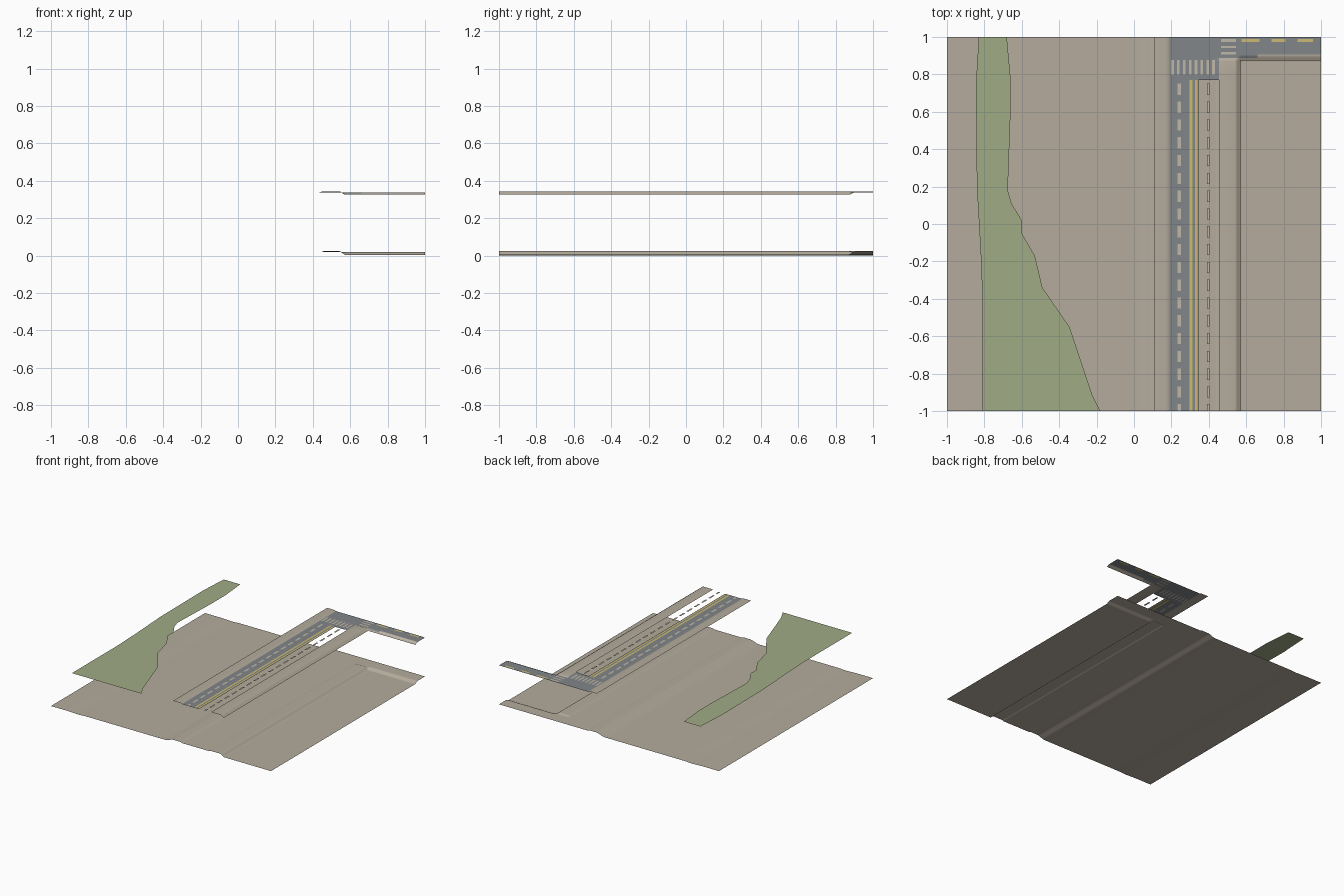
import bpy, bmesh, math

cube = bpy.data.objects.get("Cube")
if cube:
    bpy.data.objects.remove(cube)

LIFT = 0.32  # gap between the ground and the paving layer


def material(name, rgb):
    m = bpy.data.materials.new(name)
    m.use_nodes = True
    m.diffuse_color = (*rgb, 1)
    m.node_tree.nodes["Principled BSDF"].inputs["Base Color"].default_value = (*rgb, 1)
    return m


SAND, ASPHALT, PAINT, YELLOW, GRASS = range(5)
MATS = [material("sand", (0.46, 0.41, 0.335)),
        material("asphalt", (0.225, 0.24, 0.25)),
        material("pale_paint", (0.52, 0.47, 0.39)),
        material("yellow_paint", (0.60, 0.49, 0.17)),
        material("grass_green", (0.35, 0.41, 0.235))]


def ramp(v, a, b):
    t = min(max((v - a) / (b - a), 0), 1)
    return t * t * (3 - 2 * t)


def height(x, y):
    """Ground height: raised road bed with kerbs, sunken plot with a rounded corner."""
    base = 0.004 * ramp(abs(x + 0.76), 0, 0.08)
    kerb = ramp(x, 0.44, 0.46) * (1 - ramp(y, 0.87, 0.89)) + 1 - ramp(x, 0.175, 0.19)
    top = 0.018 + 0.006 * kerb
    r = 0.04
    inside = r - math.hypot(max(r - (x - 0.54), 0), max(r - (0.905 - y), 0))
    raised = ramp(x, 0.04, 0.115) * (1 - ramp(inside, 0, 0.036))
    return base + (top - base) * raised


def finish(name, bm):
    mesh = bpy.data.meshes.new(name)
    bm.to_mesh(mesh)
    bm.free()
    for m in MATS:
        mesh.materials.append(m)
    mesh.shade_smooth()
    ob = bpy.data.objects.new(name, mesh)
    bpy.context.collection.objects.link(ob)
    return ob


def sheet(name, xs, ys, rule, lift=LIFT):
    """Draped grid cut at xs and ys; rule gives each cell a colour or None for a gap."""
    xs, ys = (sorted({round(v, 4) for v in c}) for c in (xs, ys))
    bm = bmesh.new()
    grid = [[bm.verts.new((x, y, height(x, y) + lift)) for y in ys] for x in xs]
    for i in range(len(xs) - 1):
        for j in range(len(ys) - 1):
            colour = rule((xs[i] + xs[i + 1]) / 2, (ys[j] + ys[j + 1]) / 2)
            if colour is not None:
                f = bm.faces.new((grid[i][j], grid[i + 1][j], grid[i + 1][j + 1], grid[i][j + 1]))
                f.material_index = colour
    loose = [v for v in bm.verts if not v.link_faces]
    bmesh.ops.delete(bm, geom=loose, context='VERTS')
    return finish(name, bm)


def steps(a, b, n):
    return [a + (b - a) * i / n for i in range(n + 1)]


def within(v, spans):
    return any(a < v < b for a, b in spans)


def cuts(spans):
    return [v for s in spans for v in s]


# Ground
sheet("ground", steps(-1, 1, 40) + steps(0.04, 0.2, 16) + steps(0.43, 0.6, 34),
      steps(-1, 1, 20) + steps(0.8, 0.96, 32), lambda x, y: SAND, 0)

# Grass strip
outline = [(-0.81, -1), (-0.18, -1), (-0.225, -0.91), (-0.345, -0.55), (-0.49, -0.34),
           (-0.53, -0.17), (-0.6, -0.05), (-0.6, 0.02), (-0.655, 0.11), (-0.675, 0.18),
           (-0.66, 0.6), (-0.66, 0.78), (-0.68, 1), (-0.83, 1), (-0.845, 0.75),
           (-0.84, 0.2), (-0.82, -0.15), (-0.81, -0.4)]
bm = bmesh.new()
face = bm.faces.new([bm.verts.new((x, y, LIFT + 0.005)) for x, y in outline])
face.material_index = GRASS
bmesh.ops.triangulate(bm, faces=[face])
finish("grass_strip", bm)

# Main road with a dashed lane line and a double yellow centre line
dashes = [(max(0.69 - 0.0952 * i, -1), 0.75 - 0.0952 * i) for i in range(19)]
lane, centre = [(0.233, 0.25)], [(0.298, 0.314), (0.327, 0.339)]


def road_colour(x, y):
    if within(x, centre):
        return YELLOW
    return PAINT if within(x, lane) and within(y, dashes) else ASPHALT


sheet("main_road", [0.19, 0.345] + cuts(lane + centre), [-1, 0.77] + cuts(dashes), road_colour)

# Separate dashes over the open lane
sheet("open_lane_dashes", [0.389, 0.404], cuts(dashes),
      lambda x, y: PAINT if within(y, dashes) else None)

# Pavements on both sides
sheet("left_pavement", steps(0.11, 0.19, 8), [-1, 0, 1], lambda x, y: SAND)
sheet("right_pavement", [0.455, 0.46] + steps(0.54, 0.57, 6), [-1, 0, 0.77], lambda x, y: SAND)

# Junction, crossings and side road
stripes = [(0.199 + 0.0313 * i, 0.213 + 0.0313 * i) for i in range(8)]
bars = [(0.906, 0.92), (0.94, 0.952), (0.972, 0.988)]
side_dashes = [(0.575, 0.672), (0.735, 0.81), (0.875, 0.957)]


def junction_colour(x, y):
    if x < 0.455:
        return PAINT if 0.80 < y < 0.877 and within(x, stripes) else ASPHALT
    if y < 0.875 and x > 0.57:
        return None
    if y < 0.888:
        return SAND
    if y < 0.905 and x > 0.66:
        return PAINT
    if 0.465 < x < 0.545 and within(y, bars):
        return PAINT
    if within(x, side_dashes) and 0.972 < y < 0.988:
        return YELLOW
    return ASPHALT


sheet("junction_and_side_road",
      [0.19, 0.455, 0.465, 0.545, 0.66, 1] + cuts(stripes + side_dashes) + steps(0.54, 0.58, 8),
      [0.77, 0.80, 0.877, 0.888, 1] + cuts(bars) + steps(0.87, 0.905, 7), junction_colour)
